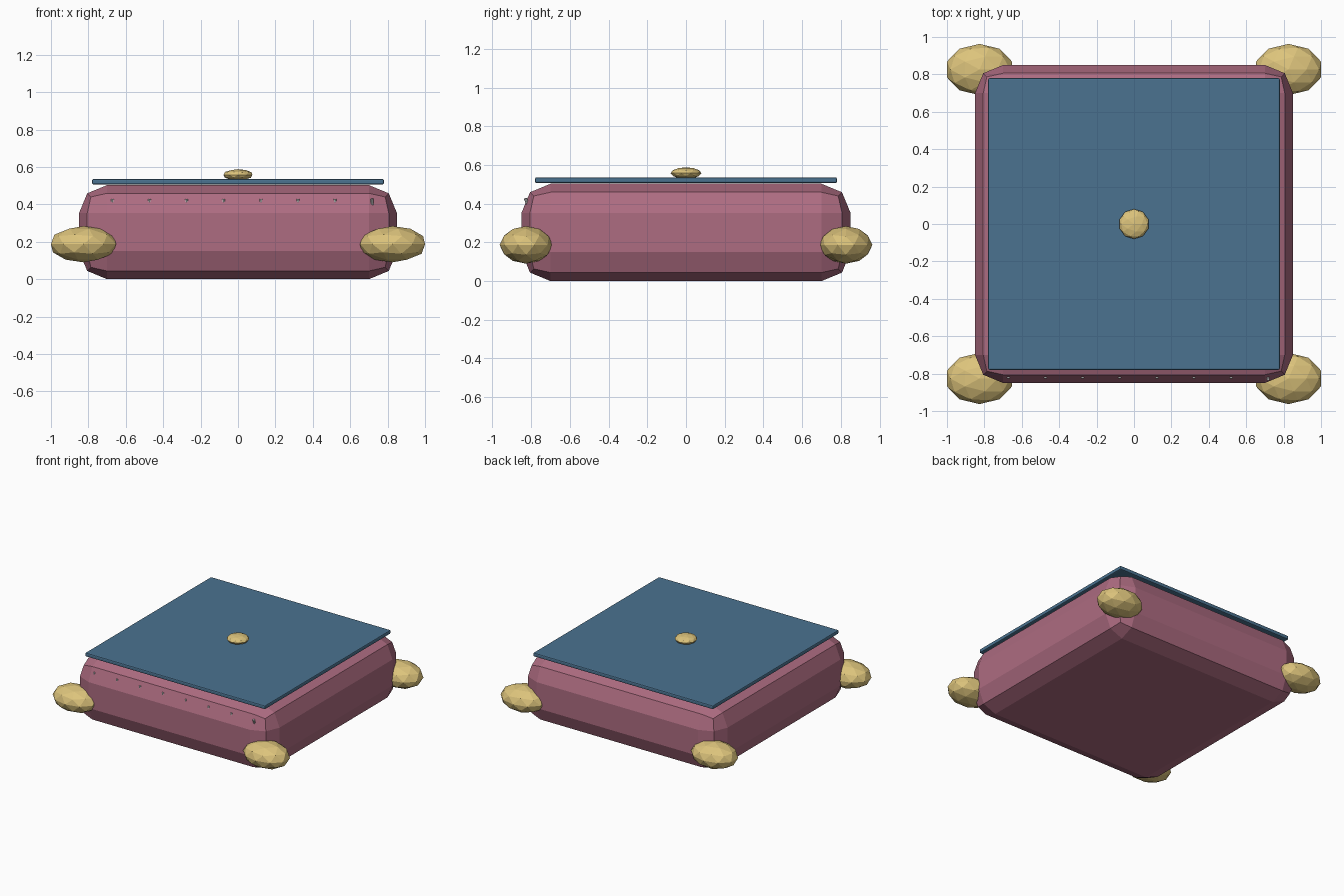
import bpy

if "Cube" in bpy.data.objects:
    bpy.data.objects.remove(bpy.data.objects["Cube"])


def paint(obj, name, colour):
    mat = bpy.data.materials.get(name) or bpy.data.materials.new(name)
    mat.diffuse_color = (*colour, 1)
    mat.use_nodes = True
    mat.node_tree.nodes["Principled BSDF"].inputs["Base Color"].default_value = mat.diffuse_color
    obj.data.materials.append(mat)


def box(name, size, centre, bevel, segments):
    bpy.ops.mesh.primitive_cube_add(size=1, location=centre)
    obj = bpy.context.object
    obj.name = name
    obj.scale = size
    bpy.ops.object.transform_apply(location=False, rotation=False, scale=True)
    mod = obj.modifiers.new("Rounded edges", 'BEVEL')
    mod.width = bevel
    mod.segments = segments
    return obj


def bead(name, radii, centre):
    bpy.ops.mesh.primitive_ico_sphere_add(subdivisions=2, radius=1, location=centre)
    obj = bpy.context.object
    obj.name = name
    obj.scale = radii
    paint(obj, "gold", (0.72, 0.55, 0.2))
    return obj


# Padded body with two-step rounded edges
body = box("cushion_body", (1.7, 1.7, 0.503), (0, 0, 0.2515), 0.15, 2)
paint(body, "rose", (0.42, 0.15, 0.22))

# Thin top panel
panel = box("top_panel", (1.56, 1.56, 0.03), (0, 0, 0.521), 0.008, 2)
paint(panel, "blue", (0.07, 0.17, 0.28))

# Centre button and corner tassels
bead("centre_button", (0.081, 0.08, 0.03), (0, 0, 0.558))
for sx, side in ((-1, "left"), (1, "right")):
    for sy, end in ((-1, "front"), (1, "back")):
        bead(f"{end}_{side}_tassel", (0.183, 0.137, 0.097),
             (sx * 0.826, sy * 0.826, 0.187))

# Row of stitches along the front, ending in a longer thread end
for i in range(8):
    last = i == 7
    bpy.ops.mesh.primitive_cylinder_add(
        vertices=8, radius=0.008, depth=0.035 if last else 0.018,
        location=(-0.672 + 0.1985 * i, -0.824 if last else -0.819, 0.412 if last else 0.419),
        rotation=(0.39 if last else 0, 0, 0))
    bpy.context.object.name = "thread_end" if last else f"stitch_{i + 1}"
